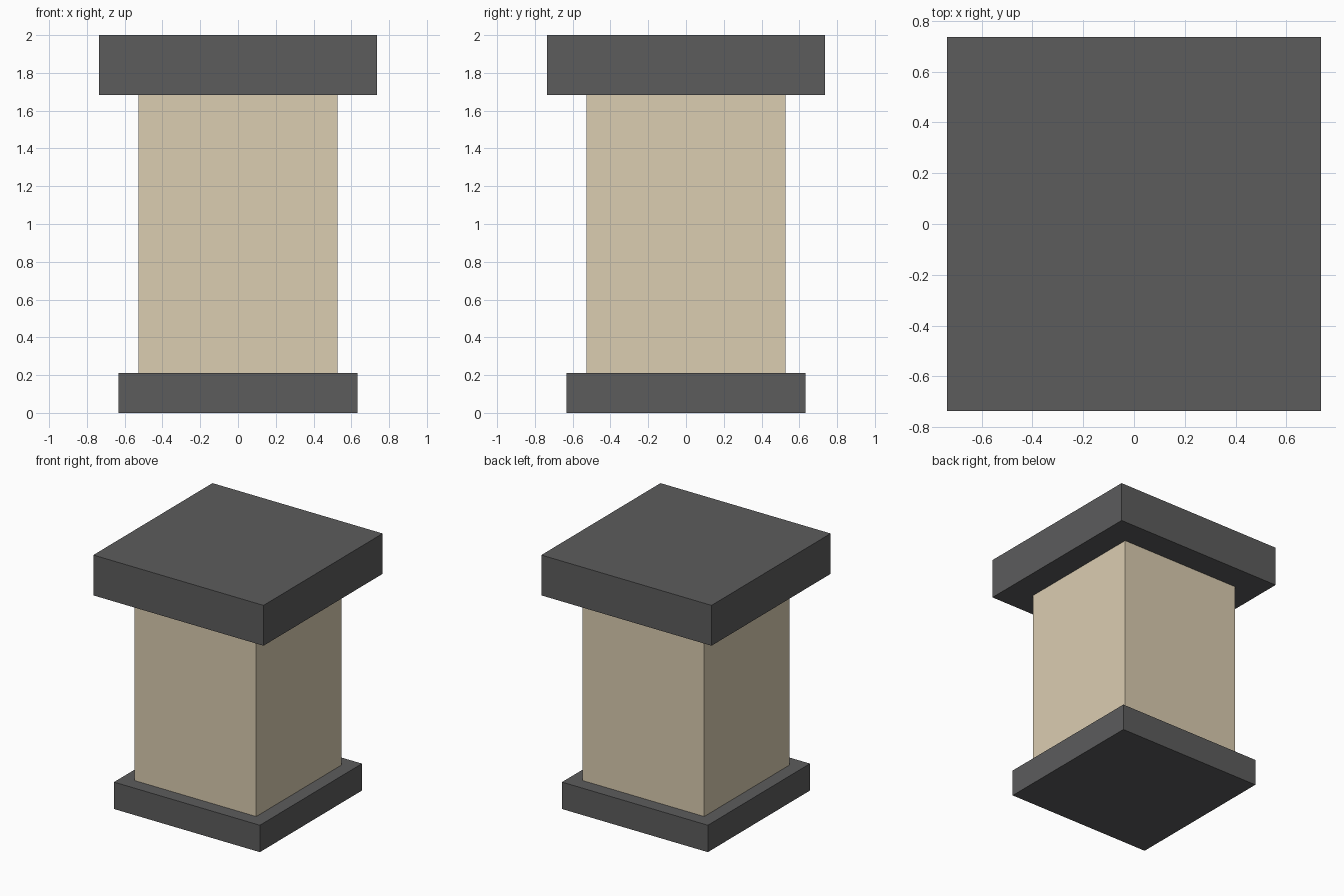
import bpy

if "Cube" in bpy.data.objects:
    bpy.data.objects.remove(bpy.data.objects["Cube"])

U = 2 / 19  # the model sits on a regular grid, 19 units tall


def material(name, color):
    mat = bpy.data.materials.new(name)
    mat.diffuse_color = color
    mat.use_nodes = True
    mat.node_tree.nodes["Principled BSDF"].inputs["Base Color"].default_value = mat.diffuse_color
    return mat


def square_block(name, width, z0, z1, mat):
    bpy.ops.mesh.primitive_cube_add(size=1, location=(0, 0, (z0 + z1) / 2 * U))
    ob = bpy.context.object
    ob.name = name
    ob.scale = (width * U, width * U, (z1 - z0) * U)
    bpy.ops.object.transform_apply(location=False, rotation=False, scale=True)
    ob.data.materials.append(mat)
    return ob


dark = material("dark_stone", (0.107, 0.107, 0.108, 1))
tan = material("tan_stone", (0.71, 0.61, 0.44, 1))

# Base slab, shaft and overhanging cap
square_block("base", 12, 0, 2, dark)
square_block("shaft", 10, 2, 16, tan)
square_block("cap", 14, 16, 19, dark)
